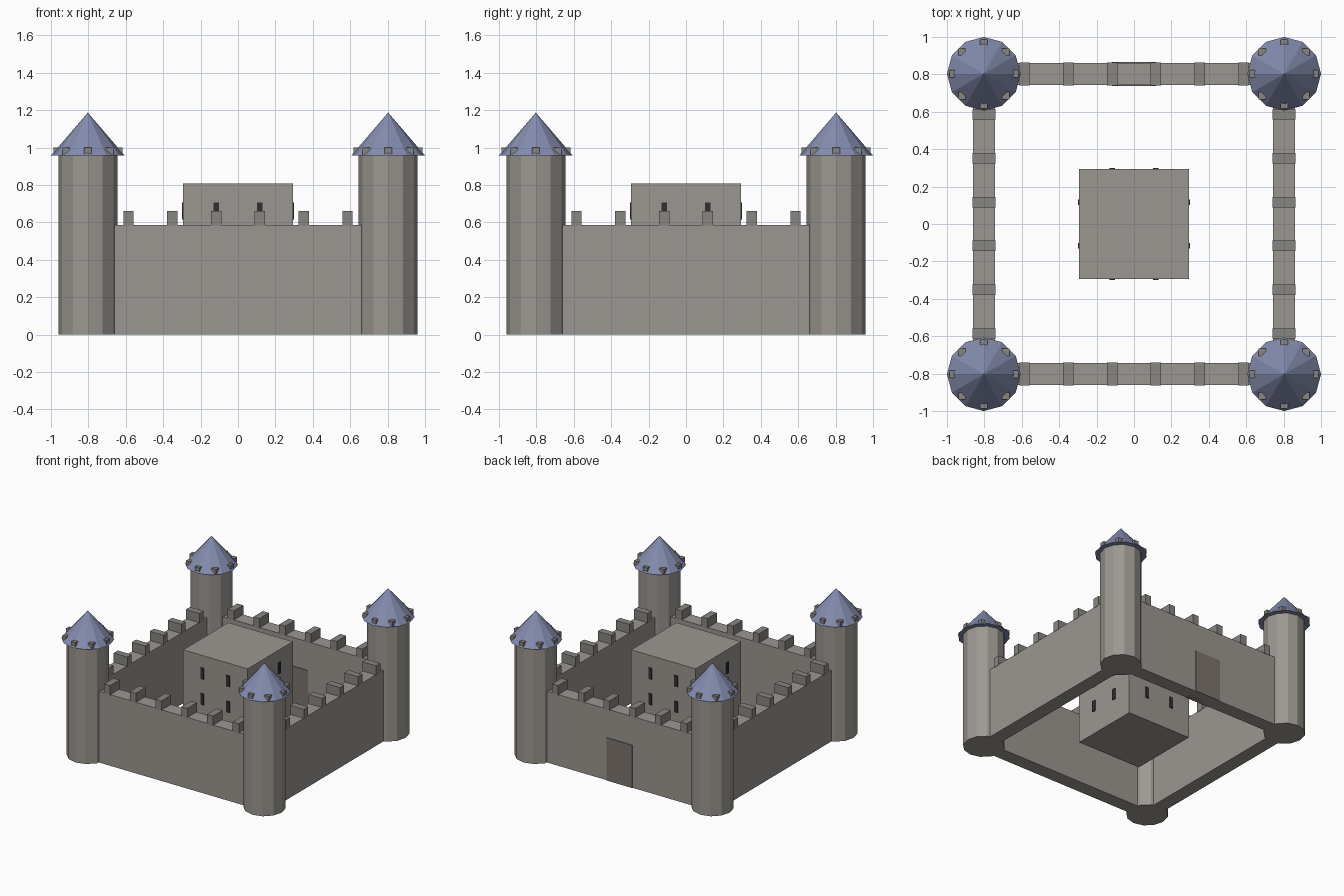
import bpy, bmesh, math
from mathutils import Matrix, Vector

default = bpy.data.objects.get("Cube")
if default:
    bpy.data.objects.remove(default, do_unlink=True)

UNIT = 0.117            # stone module: wall thickness and merlon rhythm
CORNER = 0.803          # wall and tower centre lines
WALL_H = 0.585
TOWER_R, TOWER_H = 0.158, 0.957
ROOF_R, ROOF_H = 0.197, 0.23
KEEP_W, KEEP_H = 0.586, 0.807


def material(name, rgb):
    mat = bpy.data.materials.new(name)
    mat.use_nodes = True
    colour = (*rgb, 1)
    mat.diffuse_color = colour
    mat.node_tree.nodes["Principled BSDF"].inputs["Base Color"].default_value = colour
    return mat


stone = material("stone", (0.33, 0.31, 0.285))
dark_stone = material("dark_stone", (0.25, 0.24, 0.22))
wood = material("gate_wood", (0.2, 0.175, 0.155))
slate = material("roof_slate", (0.23, 0.26, 0.42))
shadow = material("window_dark", (0.03, 0.03, 0.03))


def finish(name, bm, mat):
    mesh = bpy.data.meshes.new(name)
    bm.to_mesh(mesh)
    bm.free()
    mesh.materials.append(mat)
    obj = bpy.data.objects.new(name, mesh)
    bpy.context.collection.objects.link(obj)
    return obj


def add_box(bm, centre, size, turn=None):
    """Box standing on its centre point, optionally rotated about the z axis."""
    lift = Vector(centre) + Vector((0, 0, size[2] / 2))
    place = Matrix.Translation(lift) @ Matrix.Diagonal((*size, 1))
    bmesh.ops.create_cube(bm, size=1, matrix=(turn or Matrix()) @ place)


def add_cone(bm, centre, r1, r2, height):
    x, y, z = centre
    bmesh.ops.create_cone(bm, cap_ends=True, segments=12, radius1=r1, radius2=r2,
                          depth=height, matrix=Matrix.Translation((x, y, z + height / 2)))


sides = {"front": 0, "left": 90, "back": 180, "right": 270}
merlon_steps = [UNIT * k for k in (-5, -3, -1, 1, 3, 5)]

# Curtain walls with their merlons
for side, angle in sides.items():
    turn = Matrix.Rotation(math.radians(angle), 4, 'Z')
    bm = bmesh.new()
    add_box(bm, (0, -CORNER, 0), (2 * CORNER, UNIT, WALL_H), turn)
    finish(side + "_wall", bm, stone)
    bm = bmesh.new()
    for step in merlon_steps:
        add_box(bm, (step, -CORNER, WALL_H - 0.005), (0.055, 0.123, 0.08), turn)
    finish(side + "_wall_merlons", bm, dark_stone)

# Gate through the back wall
bm = bmesh.new()
add_box(bm, (0, CORNER, 0), (2 * UNIT, 0.128, 3 * UNIT))
finish("gate", bm, wood)

# Corner towers: shaft, conical roof and ring of small blocks
for fb, sy in (("front", -1), ("back", 1)):
    for lr, sx in (("right", -1), ("left", 1)):
        x, y = sx * CORNER, sy * CORNER
        label = f"{fb}_{lr}_tower"
        bm = bmesh.new()
        add_cone(bm, (x, y, 0), TOWER_R, TOWER_R, TOWER_H)
        finish(label, bm, stone)
        bm = bmesh.new()
        add_cone(bm, (x, y, TOWER_H), ROOF_R, 0, ROOF_H)
        bmesh.ops.remove_doubles(bm, verts=bm.verts, dist=1e-5)
        finish(label + "_roof", bm, slate)
        bm = bmesh.new()
        for i in range(8):
            a = i * math.pi / 4
            add_box(bm, (x + 0.165 * math.cos(a), y + 0.165 * math.sin(a), TOWER_H),
                    (0.039, 0.039, 0.043))
        finish(label + "_blocks", bm, dark_stone)

# Central keep
bm = bmesh.new()
add_box(bm, (0, 0, 0), (KEEP_W, KEEP_W, KEEP_H))
finish("keep", bm, stone)

# Three rows of window slits on each face of the keep
for side, angle in sides.items():
    turn = Matrix.Rotation(math.radians(angle), 4, 'Z')
    bm = bmesh.new()
    for row in range(3):
        for x in (-UNIT, UNIT):
            add_box(bm, (x, -KEEP_W / 2, 0.192 + 0.211 * row), (0.03, 0.014, 0.092), turn)
    finish(side + "_keep_windows", bm, shadow)
